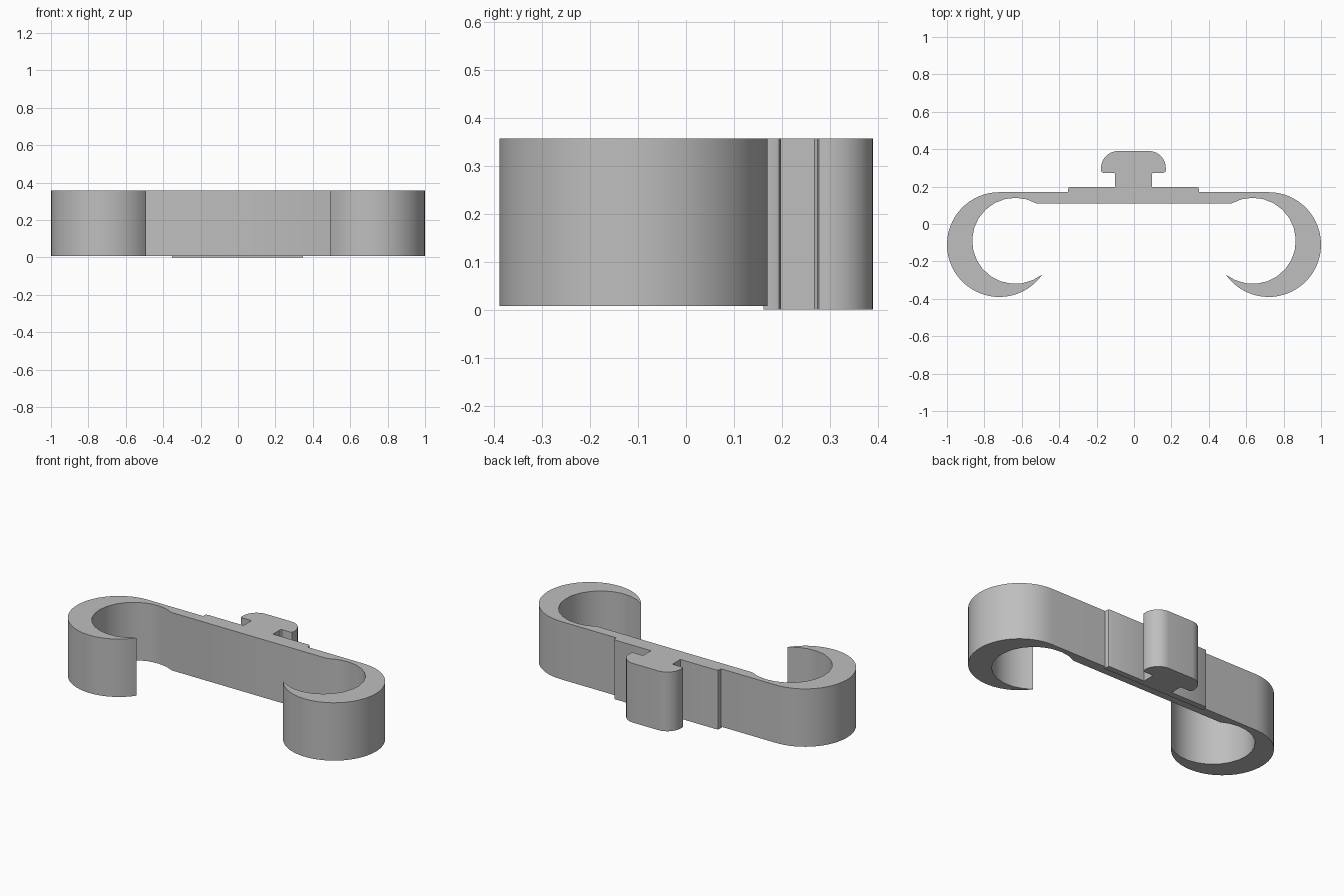
import bpy, bmesh
from math import radians, cos, sin

if "Cube" in bpy.data.objects:
    bpy.data.objects.remove(bpy.data.objects["Cube"])

# Single grey plastic
grey = bpy.data.materials.new("grey_plastic")
grey.use_nodes = True
colour = (0.52, 0.52, 0.52, 1)
grey.diffuse_color = colour
grey.node_tree.nodes["Principled BSDF"].inputs["Base Color"].default_value = colour


def arc(cx, cy, r, start, end, steps):
    """Points along an arc, angles in degrees."""
    angles = [radians(start + (end - start) * i / steps) for i in range(steps + 1)]
    return [(cx + r * cos(a), cy + r * sin(a)) for a in angles]


def mirrored(half):
    """Close a half outline by reflecting it across x = 0."""
    return half + [(-x, y) for x, y in reversed(half)]


def extrude_profile(name, outline, bottom, top, shift=0):
    """Upright prism with the given plan outline."""
    bm = bmesh.new()
    face = bm.faces.new([bm.verts.new((x + shift, y, bottom)) for x, y in outline])
    walls = bmesh.ops.extrude_face_region(bm, geom=[face])
    verts = [g for g in walls["geom"] if isinstance(g, bmesh.types.BMVert)]
    bmesh.ops.translate(bm, verts=verts, vec=(0, 0, top - bottom))
    bmesh.ops.recalc_face_normals(bm, faces=bm.faces)
    mesh = bpy.data.meshes.new(name)
    bm.to_mesh(mesh)
    bm.free()
    mesh.materials.append(grey)
    obj = bpy.data.objects.new(name, mesh)
    bpy.context.collection.objects.link(obj)
    bpy.ops.object.select_all(action="DESELECT")
    obj.select_set(True)
    bpy.context.view_layer.objects.active = obj
    bpy.ops.object.shade_smooth_by_angle(angle=radians(30))
    return obj


# Crossbar with a tapering C-shaped hook at each end
outer_hook = arc(-0.72, -0.11, 0.28, 90, 325, 40)
inner_hook = arc(-0.635, -0.09, 0.23, 309, 60, 17)
extrude_profile("double_hook_clip", mirrored(outer_hook + inner_hook[1:]), 0.008, 0.358)

# Mounting foot: base pad, narrow stem and rounded T head
foot = [(-0.35, 0.162), (-0.35, 0.186), (-0.347, 0.194), (-0.338, 0.198),
        (-0.098, 0.198), (-0.098, 0.268), (-0.104, 0.274),
        (-0.162, 0.274), (-0.17, 0.278), (-0.173, 0.286)]
foot += arc(-0.083, 0.3, 0.09, 180, 90, 10)
extrude_profile("mounting_foot", mirrored(foot), 0, 0.358, shift=-0.003)
